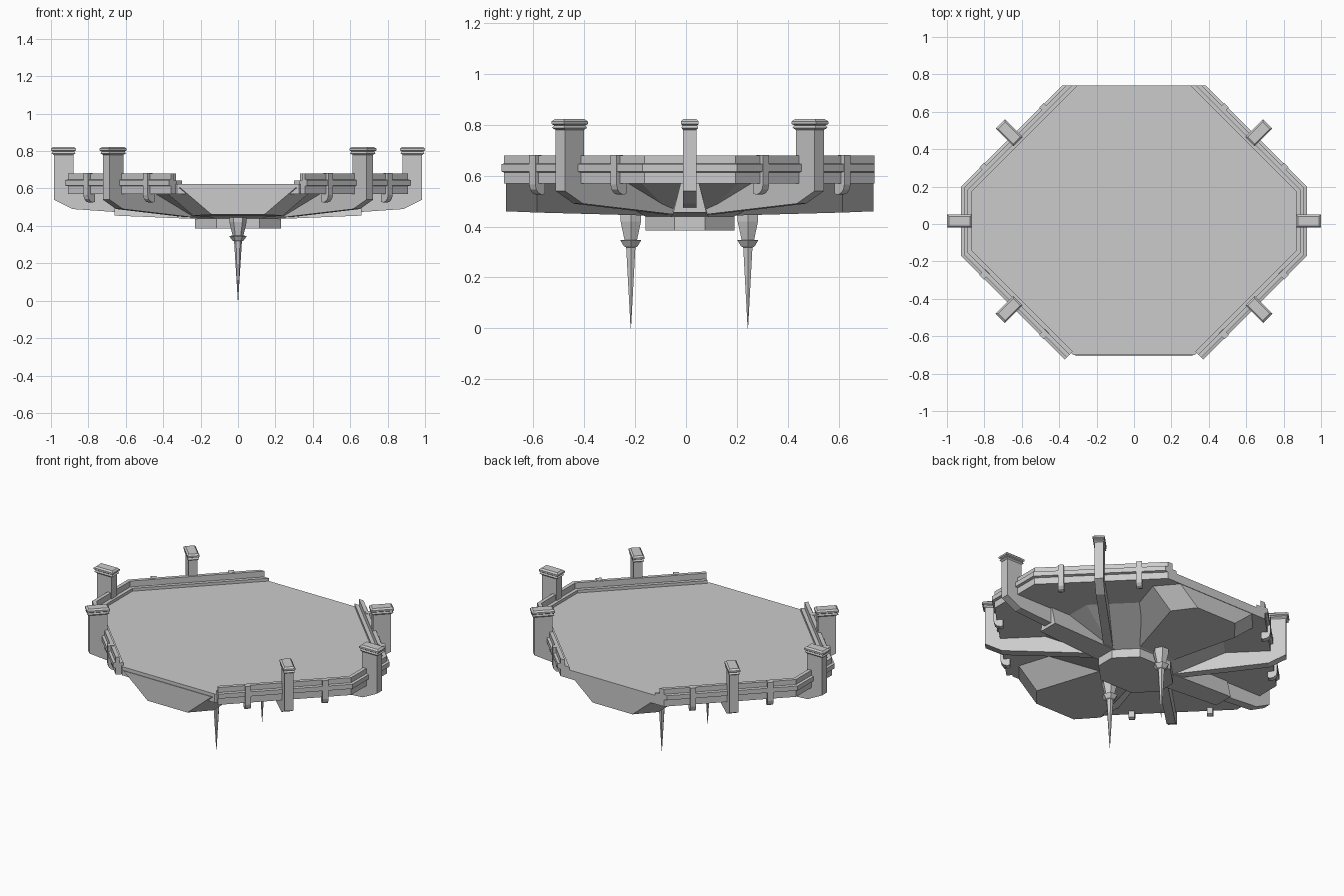
import bpy, bmesh
from math import radians, cos, sin, pi
from mathutils import Matrix, Vector

if "Cube" in bpy.data.objects:
    bpy.data.objects.remove(bpy.data.objects["Cube"])

C = 0.015            # middle of the deck in y
A, D = 0.925, 1.11   # side and diagonal distances of the octagonal outline
S = 2 ** -0.5


def loft(name, rings, angle=0.0, centre=(0, C, 0), shift=0.0):
    """Skin a list of equal-length rings, cap both ends, slide sideways, turn about z."""
    bm = bmesh.new()
    m = (Matrix.Translation(centre) @ Matrix.Rotation(radians(angle), 4, 'Z')
         @ Matrix.Translation((0, shift, 0)))
    vs = [[bm.verts.new(m @ Vector(p)) for p in r] for r in rings]
    n = len(vs[0])
    for a, b in zip(vs, vs[1:]):
        for i in range(n):
            j = (i + 1) % n
            bm.faces.new((a[i], a[j], b[j], b[i]))
    bm.faces.new(vs[0])
    bm.faces.new(vs[-1])
    bmesh.ops.recalc_face_normals(bm, faces=bm.faces)
    me = bpy.data.meshes.new(name)
    bm.to_mesh(me)
    bm.free()
    ob = bpy.data.objects.new(name, me)
    bpy.context.collection.objects.link(ob)
    return ob


def plate(name, profile, width, angle, shift=0.0):
    """Extrude a radial (r, z) profile sideways."""
    return loft(name, [[(r, t, z) for r, z in profile]
                       for t in (-width / 2, width / 2)], angle, shift=shift)


def octagon(hx, hy, ch, z):
    return [(hx, -hy + ch, z), (hx, hy - ch, z), (hx - ch, hy, z), (-hx + ch, hy, z),
            (-hx, hy - ch, z), (-hx, -hy + ch, z), (-hx + ch, -hy, z), (hx - ch, -hy, z)]


def rect(x0, x1, w, z):
    return [(x0, -w, z), (x1, -w, z), (x1, w, z), (x0, w, z)]


# deck slab
deck = []
for z in (0.57, 0.625):
    q = [(A - 0.05, -0.165), (A - 0.05, 0.165), (0.315, 0.725), (-0.315, 0.725),
         (-A + 0.05, 0.165), (-A + 0.05, -0.165), (-0.325, -0.715), (0.325, -0.715)]
    deck.append([(x, y, z) for x, y in q])
loft("deck", deck)

# underside funnel and hub
loft("funnel", [octagon(0.23, 0.175, 0.115, 0.44), octagon(0.55, 0.48, 0.28, 0.58)])
loft("hub", [octagon(0.23, 0.175, 0.115, 0.385), octagon(0.23, 0.175, 0.115, 0.45)])

# parapet walls on both sides, swept around the octagon
wall = [(0.015, 0.57), (0.015, 0.612), (0, 0.616), (0, 0.645), (0.015, 0.648), (0.015, 0.68),
        (0.038, 0.68), (0.038, 0.643), (0.06, 0.643), (0.06, 0.57)]
for s, side in ((1, "right"), (-1, "left")):
    vy = lambda d: D - A - (2 ** 0.5 - 1) * d
    rings = [[(s * (0.37 - d * S), -0.74 + d * S, z) for d, z in wall],
             [(s * (A - d), -vy(d), z) for d, z in wall],
             [(s * (A - d), vy(d), z) for d, z in wall],
             [(s * (D - d / S - 0.725), 0.725, z) for d, z in wall]]
    loft(side + "_parapet", rings)

# posts with caps, ribs and wall straps; diagonal ones sit nearer the sides
for ang, sh in ((0, 0), (180, 0), (45, -0.138), (225, -0.138), (135, 0.138), (315, 0.138)):
    R = 0.985 if sh == 0 else 0.858
    plate("post_and_rib", [(R, 0.79), (R, 0.54), (R - 0.1, 0.49), (0.16, 0.44), (0.16, 0.58),
                           (R - 0.105, 0.58), (R - 0.105, 0.79)], 0.052, ang, sh)
    i, o = R - 0.105, R
    loft("post_cap", [rect(i, o, 0.026, 0.78), rect(i - 0.011, o + 0.012, 0.033, 0.788),
                      rect(i - 0.005, o + 0.005, 0.029, 0.798),
                      rect(i - 0.014, o + 0.015, 0.035, 0.803),
                      rect(i - 0.014, o + 0.015, 0.035, 0.813),
                      rect(i - 0.004, o + 0.004, 0.026, 0.822)], ang, shift=sh)
    if sh == 0:
        # deeper flared sleeve around the inner part of the side ribs
        loft("rib_sleeve", [[(x, -0.035, 0.575), (x, 0.035, 0.575), (x, w, z), (x, -w, z)]
                            for x, w, z in ((0.66, 0.065, 0.455), (0.2, 0.075, 0.436))], ang)
    else:
        e = D * S - 0.012
        curl = [(e - 0.025 + 0.04 * cos(a), 0.565 - 0.04 * sin(a))
                for a in (0, pi / 6, pi / 3, pi / 2)]
        for t in (-0.226, 0.226):
            plate("wall_strap", [(e - 0.02, 0.682), (e + 0.015, 0.682)] + curl
                  + [(e - 0.04, 0.53), (e - 0.04, 0.575)], 0.034, ang, sh + t)

# support blocks under the open front and back edges, with cut-back corners
for ang in (90, 270):
    loft("edge_support", [[(r, -v, 0.57 + k), (r, v, 0.57 + k), (r, w, z), (r, -w, z)]
                          for r, v, w, z, k in ((0.722, 0.31, 0.14, 0.46, 0.035),
                                                (0.6, 0.38, 0.24, 0.455, 0.005),
                                                (0.16, 0.24, 0.115, 0.443, 0.005))], ang)

# hanging spikes
spike = [(0.04, 0.455), (0.042, 0.443), (0.042, 0.42), (0.026, 0.348), (0.043, 0.346),
         (0.028, 0.322), (0.019, 0.318), (0.001, 0.0)]
for y in (-0.217, 0.243):
    loft("hanging_spike", [[(r * 1.1 * cos(k * pi / 3), r * 1.1 * sin(k * pi / 3), z)
                            for k in range(6)] for r, z in spike], centre=(0, y, 0))
